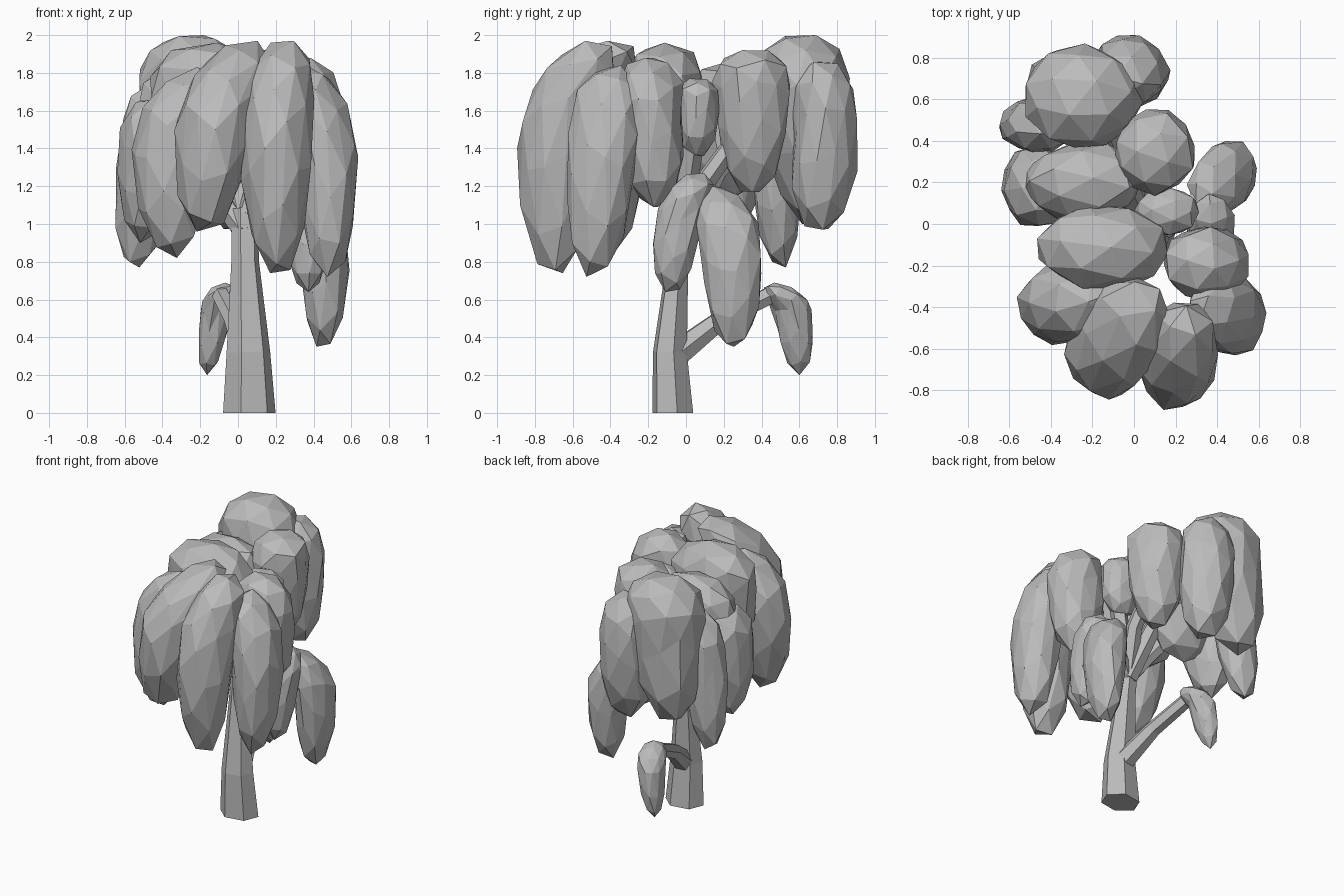
import bpy, bmesh, math, random
from mathutils import Vector, Euler

if "Cube" in bpy.data.objects:
    bpy.data.objects.remove(bpy.data.objects["Cube"], do_unlink=True)

grey = bpy.data.materials.new("plain_grey")
grey.use_nodes = True
colour = (0.5, 0.5, 0.5, 1)
grey.diffuse_color = colour
grey.node_tree.nodes["Principled BSDF"].inputs["Base Color"].default_value = colour


def finish(bm, name):
    bmesh.ops.recalc_face_normals(bm, faces=bm.faces[:])
    mesh = bpy.data.meshes.new(name)
    bm.to_mesh(mesh)
    bm.free()
    mesh.materials.append(grey)
    obj = bpy.data.objects.new(name, mesh)
    bpy.context.scene.collection.objects.link(obj)


def limb(name, points, sides=6, depth=1.0):
    """Faceted tube through (x, y, z, radius) points, flattened in y by depth."""
    bm = bmesh.new()
    centres = [Vector(p[:3]) for p in points]
    rings = []
    for i, p in enumerate(points):
        ahead = centres[min(i + 1, len(points) - 1)] - centres[max(i - 1, 0)]
        if p[2] == 0:
            ahead = Vector((0, 0, 1))
        turn = Vector((0, 0, 1)).rotation_difference(ahead)
        ring = []
        for k in range(sides):
            a = math.tau * (k + 0.2) / sides
            offset = turn @ Vector((math.cos(a), math.sin(a) * depth, 0))
            ring.append(bm.verts.new(centres[i] + offset * p[3]))
        rings.append(ring)
    for low, high in zip(rings, rings[1:]):
        for k in range(sides):
            n = (k + 1) % sides
            bm.faces.new((low[k], low[n], high[n], high[k]))
    bm.faces.new(rings[0][::-1])
    bm.faces.new(rings[-1])
    finish(bm, name)


def clump(name, seed, centre, size, heights, crown=(0, 0), tip=(0, 0), widest=0.6, blunt=0.12):
    """Faceted hanging mass: broad crown, tapered tip, both may lean."""
    rng = random.Random(seed)
    bm = bmesh.new()
    turn = Euler([rng.uniform(0, 6) for axis in range(3)]).to_matrix().to_4x4()
    bmesh.ops.create_icosphere(bm, subdivisions=2, radius=1, matrix=turn)
    reach = max(v.co.z for v in bm.verts)
    bottom, top = heights
    middle = bottom + widest * (top - bottom)
    for v in bm.verts:
        d = v.co.copy()
        u = d.z / reach
        if u > 0:
            z, lean = middle + u ** 0.9 * (top - middle), Vector(crown) * u
            wide = 1.0 + 0.35 * u
        else:
            z, lean = middle + u * (middle - bottom), Vector(tip) * -u
            wide = 1.0 - blunt * u
        wide *= rng.uniform(0.96, 1.07)
        v.co = (centre[0] + d.x * size[0] * wide + lean.x,
                centre[1] + d.y * size[1] * wide + lean.y, z)
    # Merge the facets into larger irregular planes
    bmesh.ops.dissolve_limit(bm, angle_limit=math.radians(14),
                             verts=bm.verts[:], edges=bm.edges[:])
    finish(bm, name)


# Trunk and its branches
limb("trunk", [(0.06, -0.07, 0, 0.142), (0.055, -0.085, 0.32, 0.118),
               (0.038, -0.045, 0.8, 0.075), (0.035, -0.01, 1.08, 0.07)], depth=0.8)
limb("low_branch", [(0.05, -0.04, 0.32, 0.075), (-0.02, 0.18, 0.49, 0.055),
                    (-0.09, 0.44, 0.62, 0.05)])
limb("back_branch", [(0.04, -0.02, 0.95, 0.07), (-0.03, 0.16, 1.28, 0.06),
                     (-0.15, 0.45, 1.6, 0.05)])
limb("middle_branch", [(0.05, 0, 1.0, 0.06), (0.1, 0.12, 1.25, 0.055),
                       (0.1, 0.3, 1.5, 0.05)])
limb("left_branch", [(0.05, -0.02, 0.95, 0.05), (0.25, 0.08, 1.15, 0.05),
                     (0.42, 0.16, 1.12, 0.045)])
limb("right_branch", [(0.04, -0.02, 0.95, 0.06), (-0.18, 0.08, 1.25, 0.05),
                      (-0.38, 0.15, 1.45, 0.045)])
limb("upright_branch", [(0.05, -0.02, 1.05, 0.06), (0.16, 0.03, 1.4, 0.06),
                        (0.18, 0.04, 1.65, 0.06)], 5)

# Foliage at the front
clump("front_left_foliage", 1, (0.2, -0.69), (0.18, 0.2), (0.74, 1.97), (0.05, 0.2), (0.01, 0))
clump("front_right_foliage", 2, (-0.13, -0.61), (0.19, 0.22), (0.96, 1.97), (0.18, 0.22), (-0.04, -0.02), 0.6, 0.2)
clump("left_front_foliage", 3, (0.48, -0.44), (0.155, 0.18), (0.72, 1.84), (-0.13, 0.05), (0, -0.05))
clump("right_front_foliage", 4, (-0.37, -0.39), (0.19, 0.18), (0.82, 1.83), (0.17, 0.04), (0.03, -0.03))

# Foliage in the middle
clump("left_middle_foliage", 5, (0.36, -0.19), (0.19, 0.17), (1.09, 1.88), (-0.04, 0), (0, 0.03))
clump("crown_foliage", 6, (-0.15, -0.11), (0.3, 0.2), (1.15, 1.96))
clump("inner_foliage", 7, (0.16, 0.06), (0.15, 0.11), (1.36, 1.77))
clump("left_hanging_foliage", 8, (0.37, -0.04), (0.11, 0.125), (0.64, 1.27), (0, 0.1), (0, -0.04))
clump("left_low_foliage", 9, (0.47, 0.25), (0.13, 0.155), (0.35, 1.2), (-0.13, -0.1), (-0.02, 0), 0.62)
clump("right_middle_foliage", 10, (-0.25, 0.2), (0.27, 0.18), (1.1, 1.86), (0.02, 0))
clump("right_outer_foliage", 11, (-0.48, 0.18), (0.15, 0.19), (0.9, 1.68), (0.04, 0), (-0.02, 0.02))

# Foliage at the back
clump("back_left_foliage", 12, (0.1, 0.35), (0.19, 0.195), (1.17, 1.92), widest=0.64, blunt=0)
clump("back_top_foliage", 13, (-0.25, 0.61), (0.265, 0.235), (1.0, 2.0), (0.01, 0), (-0.1, 0.06), 0.66, 0)
clump("back_end_foliage", 14, (-0.02, 0.74), (0.175, 0.165), (0.97, 1.86), (0, -0.02), (0, -0.03), 0.58, 0.3)
clump("right_back_foliage", 15, (-0.48, 0.47), (0.15, 0.125), (0.77, 1.75), (0.05, 0), (-0.06, 0.03))

# Small tuft on the low branch
clump("low_tuft", 16, (-0.115, 0.57), (0.085, 0.1), (0.2, 0.69), (0.05, -0.1), (-0.05, 0.03), 0.7, 0)
